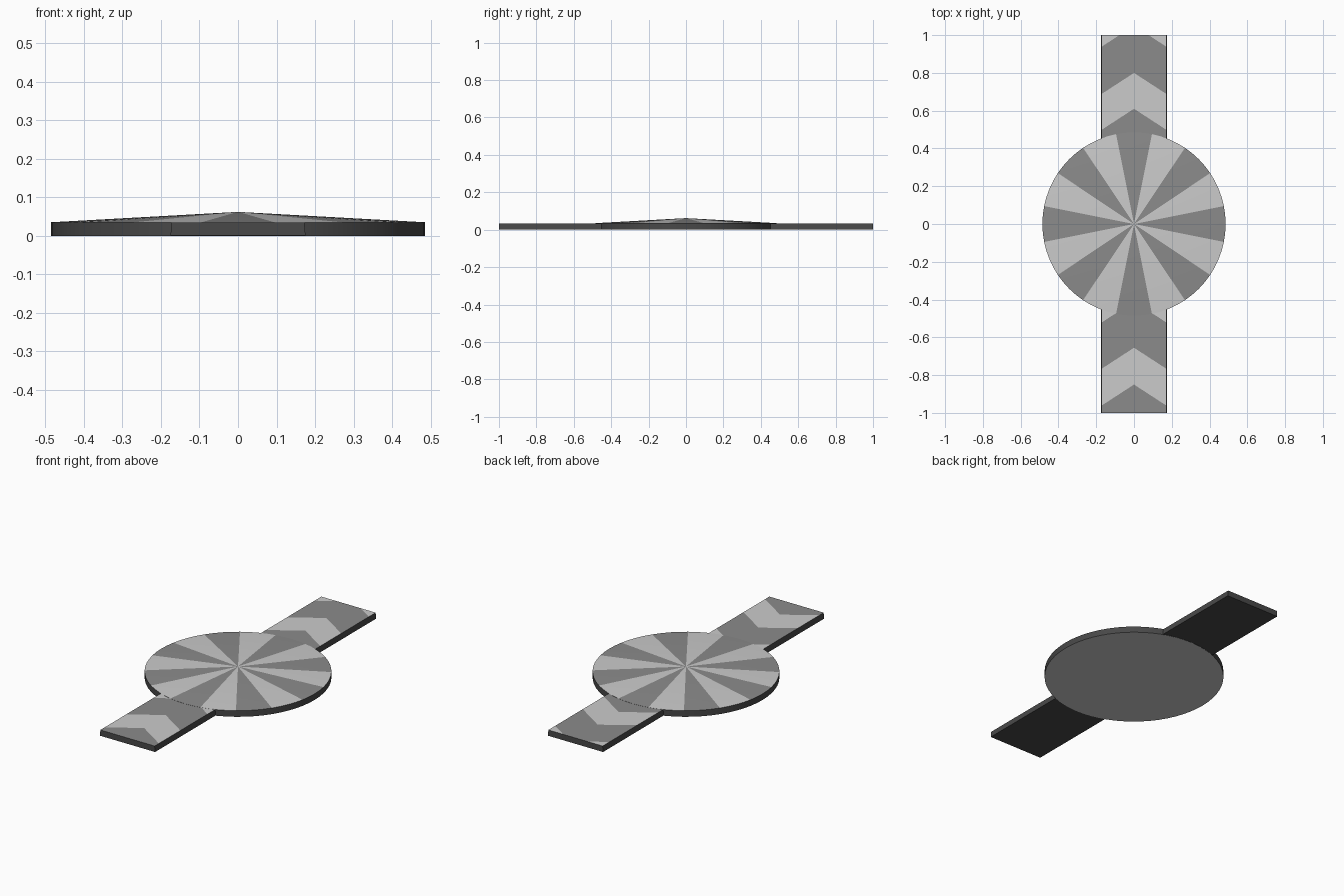
import bpy, bmesh, math
from mathutils import Vector

if "Cube" in bpy.data.objects:
    bpy.data.objects.remove(bpy.data.objects["Cube"])

R, RIM, APEX = 0.485, 0.035, 0.062
HALF_W, SLOPE = 0.175, 0.65


def material(name, v):
    m = bpy.data.materials.new(name)
    m.diffuse_color = (v, v, v, 1)
    m.use_nodes = True
    m.node_tree.nodes["Principled BSDF"].inputs["Base Color"].default_value = m.diffuse_color
    return m


MATS = [material("light_grey", 0.60), material("mid_grey", 0.26), material("dark_edge", 0.065)]
LIGHT, MID, DARK = 0, 1, 2


def finish(bm, name):
    bmesh.ops.recalc_face_normals(bm, faces=bm.faces)
    me = bpy.data.meshes.new(name)
    bm.to_mesh(me)
    bm.free()
    ob = bpy.data.objects.new(name, me)
    for m in MATS:
        me.materials.append(m)
    bpy.context.collection.objects.link(ob)
    return ob


# Round case: short cylinder with a shallow cone on top, in 16 alternating sectors
def build_disc(n=64):
    bm = bmesh.new()
    ang = [2 * math.pi * i / n for i in range(n)]
    low = [bm.verts.new((R * math.cos(a), R * math.sin(a), 0)) for a in ang]
    top = [bm.verts.new((R * math.cos(a), R * math.sin(a), RIM)) for a in ang]
    tip = bm.verts.new((0, 0, APEX))
    bm.faces.new(low[::-1]).material_index = LIGHT
    for i in range(n):
        j = (i + 1) % n
        side = bm.faces.new((low[i], low[j], top[j], top[i]))
        side.material_index = DARK
        side.smooth = True
        sector = int(((i + 0.5) * 16 / n + 0.5) % 16)
        cone = bm.faces.new((top[i], top[j], tip))
        cone.material_index = MID if sector % 2 == 0 else LIGHT
    return finish(bm, "round_disc")


disc = build_disc()
bpy.context.view_layer.objects.active = disc
disc.select_set(True)
bpy.ops.object.shade_smooth_by_angle(angle=math.radians(30))


# Strap: thin bar whose top is cut into chevrons; light bands lie between (start, end) tips
def build_strap(name, y0, y1, bands):
    bm = bmesh.new()
    bmesh.ops.create_cube(bm, size=1)
    for v in bm.verts:
        z = 0.0345 if v.co.z > 0 else 0.001
        w = HALF_W - 0.003 if v.co.z > 0 else HALF_W
        v.co = Vector((math.copysign(w, v.co.x), y1 if v.co.y > 0 else y0, z))
    bm.normal_update()

    def cut(point, normal, side=0):
        faces = [f for f in bm.faces if f.normal.z > 0.5
                 and (side == 0 or f.calc_center_median().x * side > 0)]
        geom = set(faces)
        for f in faces:
            geom.update(f.edges)
            geom.update(f.verts)
        bmesh.ops.bisect_plane(bm, geom=list(geom), dist=1e-5, plane_co=point, plane_no=normal)
        bm.normal_update()

    cut((0, 0, 0), (1, 0, 0))
    for band in bands:
        for tip in band:
            for s in (-1, 1):
                cut((0, tip, 0), (s * SLOPE, 1, 0), s)
    for f in bm.faces:
        f.material_index = DARK
        if f.normal.z > 0.5:
            c = f.calc_center_median()
            t = c.y + SLOPE * abs(c.x)
            f.material_index = LIGHT if any(a < t < b for a, b in bands) else MID
    return finish(bm, name)


build_strap("back_strap", 0.44, 1.0, [(0.61, 0.80), (1.05, 1.24)])
build_strap("front_strap", -1.0, -0.44, [(-0.85, -0.655), (-0.41, -0.22)])
